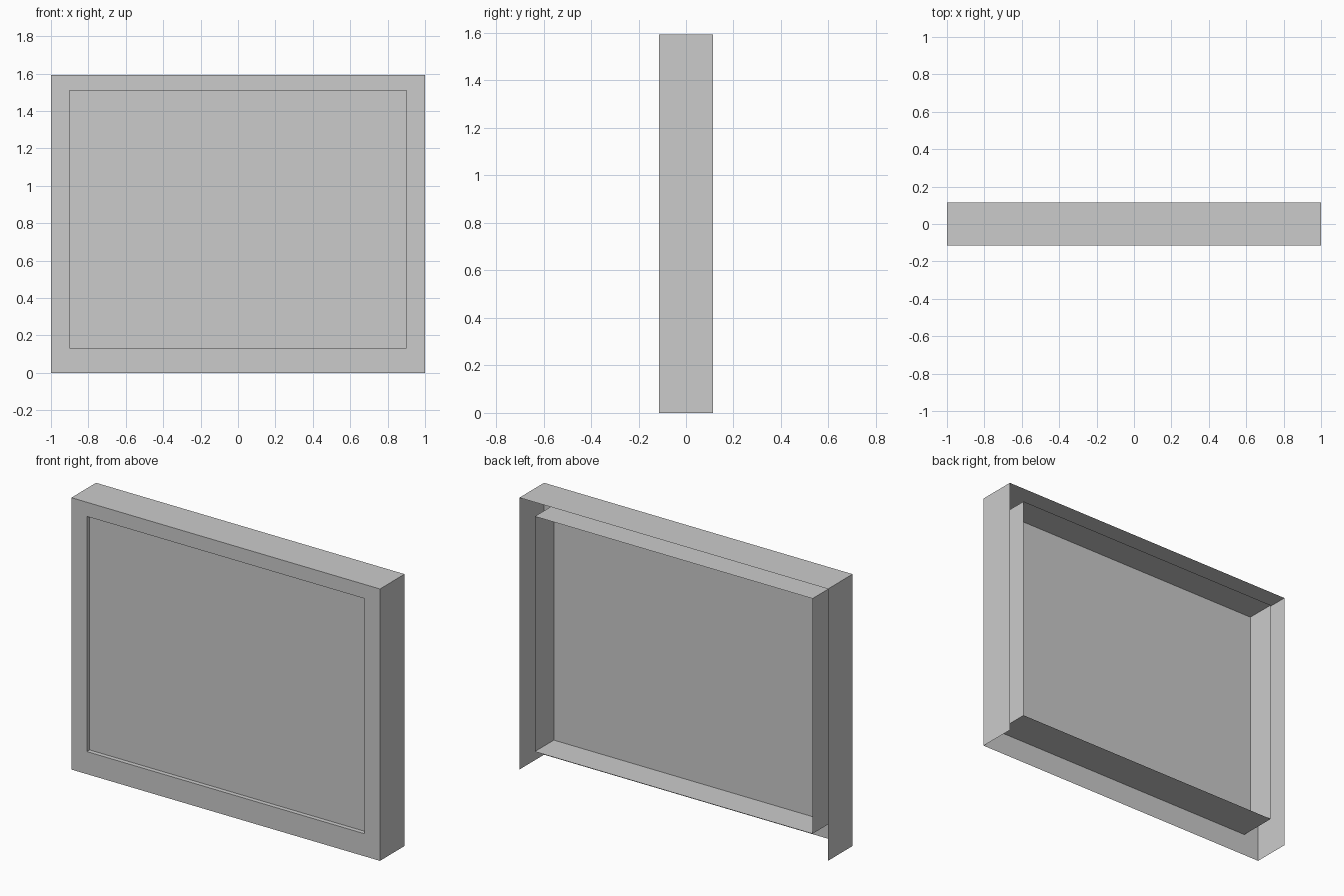
import bpy, bmesh

if "Cube" in bpy.data.objects:
    bpy.data.objects.remove(bpy.data.objects["Cube"])

W, D, H = 1.0, 0.114, 1.593          # half width, half depth, height
IW, IZ0, IZ1 = 0.90, 0.132, 1.51     # opening


def rect(w, z0, z1, y):
    return [(-w, y, z0), (w, y, z0), (w, y, z1), (-w, y, z1)]


def add_object(name, bm):
    mesh = bpy.data.meshes.new(name)
    bm.to_mesh(mesh)
    bm.free()
    obj = bpy.data.objects.new(name, mesh)
    bpy.context.collection.objects.link(obj)
    return obj


# Bezel: front ring, open-backed outer shell (no underside), inner tunnel
bm = bmesh.new()
loops = [[bm.verts.new(p) for p in pts] for pts in (
    rect(W, 0, H, D), rect(W, 0, H, -D),
    rect(IW, IZ0, IZ1, -D), rect(IW, IZ0, IZ1, D))]
for k, (a, b) in enumerate(zip(loops, loops[1:])):
    for i in range(4):
        if k == 0 and i == 0:
            continue                  # underside of the shell is open
        j = (i + 1) % 4
        bm.faces.new((a[i], b[i], b[j], a[j]))
bmesh.ops.recalc_face_normals(bm, faces=bm.faces)
add_object("bezel", bm)

# Screen panel: thin slab set just behind the front of the opening
bm = bmesh.new()
bmesh.ops.create_cube(bm, size=1)
y0, y1 = -0.088, -0.062
bmesh.ops.scale(bm, vec=(2 * IW, y1 - y0, IZ1 - IZ0), verts=bm.verts)
bmesh.ops.translate(bm, vec=(0, (y0 + y1) / 2, (IZ0 + IZ1) / 2), verts=bm.verts)
add_object("panel", bm)
